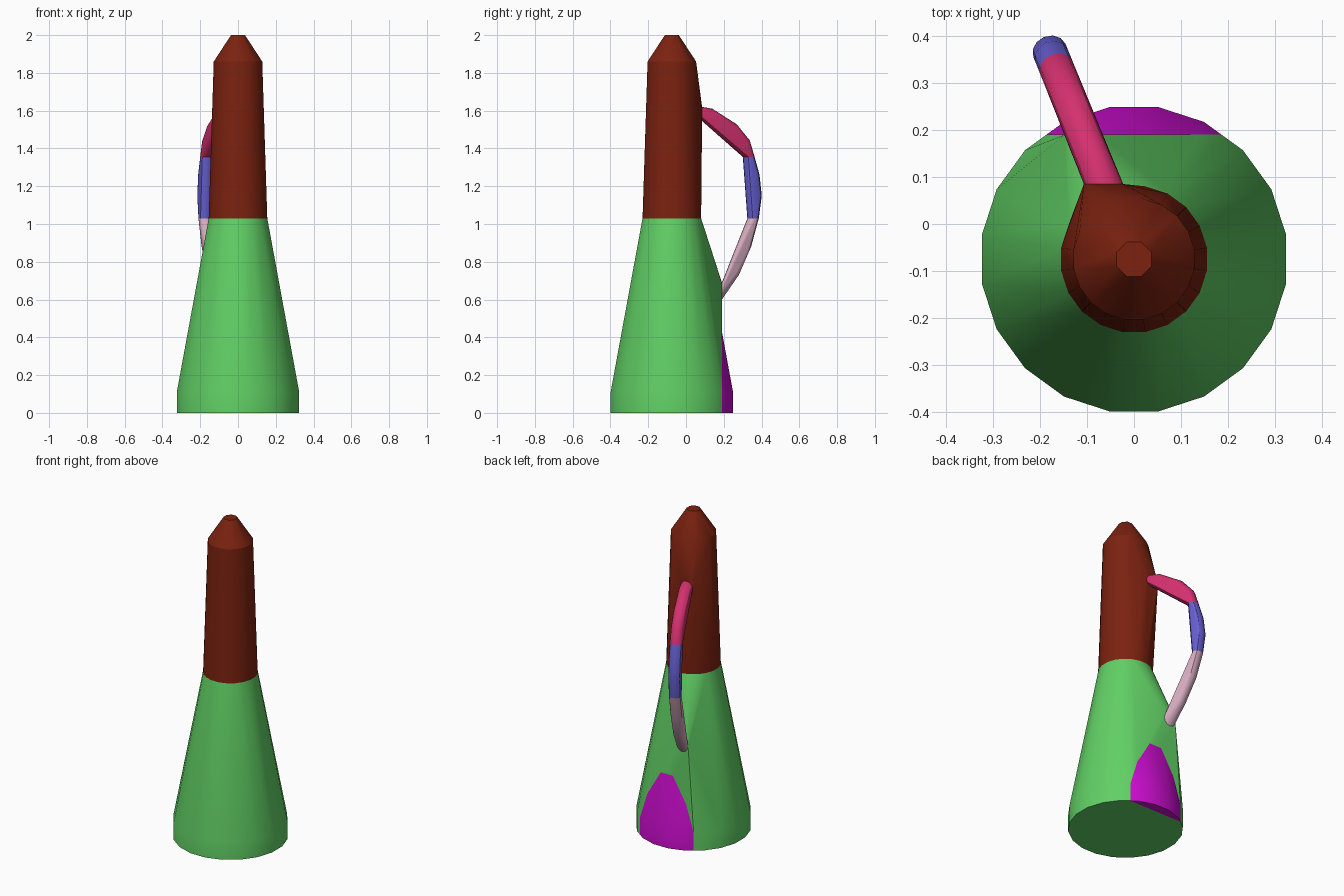
import bpy
import bmesh
import math
from mathutils import Vector

cube = bpy.data.objects.get("Cube")
if cube:
    bpy.data.objects.remove(cube, do_unlink=True)

AXIS_Y = -0.075       # the vessel's axis sits a little forward of centre
LEAN = -0.405         # sideways drift of the handle per unit of depth
SIDE = Vector((1, -LEAN, 0)).normalized()


def material(name, colour):
    mat = bpy.data.materials.new(name)
    mat.use_nodes = True
    mat.diffuse_color = (*colour, 1)
    mat.node_tree.nodes["Principled BSDF"].inputs["Base Color"].default_value = (*colour, 1)
    return mat


def ring(radius, z, sides=20):
    """Level ring of points round the vessel axis."""
    angles = [(i + 0.5) * math.tau / sides for i in range(sides)]
    return [Vector((radius * math.cos(a), AXIS_Y + radius * math.sin(a), z)) for a in angles]


def on_handle(y, z):
    """Point in the slanted plane of the handle."""
    return Vector((LEAN * (y - AXIS_Y), y, z))


def section(inner, outer, side=SIDE, width=0.037, sides=12):
    """Elliptical handle section between an inner and an outer point."""
    a, b = on_handle(*inner), on_handle(*outer)
    mid, half = (a + b) / 2, (b - a) / 2
    angles = [i * math.tau / sides for i in range(sides)]
    return [mid + half * math.cos(t) + side * width * math.sin(t) for t in angles]


def hull(bm, points):
    for p in points:
        bm.verts.new(p)
    found = bmesh.ops.convex_hull(bm, input=bm.verts[:])
    spare = {v for key in ("geom_interior", "geom_unused") for v in found[key]
             if isinstance(v, bmesh.types.BMVert)}
    bmesh.ops.delete(bm, geom=list(spare), context="VERTS")


def slice_off(points, y, keep_front):
    """Points of a convex solid left on one side of an upright plane."""
    bm = bmesh.new()
    hull(bm, points)
    bmesh.ops.bisect_plane(bm, geom=bm.verts[:] + bm.edges[:] + bm.faces[:],
                           plane_co=(0, y, 0), plane_no=(0, 1, 0),
                           clear_outer=keep_front, clear_inner=not keep_front)
    left = [v.co.copy() for v in bm.verts]
    bm.free()
    return left


def part(name, points, mat):
    bm = bmesh.new()
    hull(bm, points)
    bmesh.ops.remove_doubles(bm, verts=bm.verts[:], dist=0.0005)
    bmesh.ops.dissolve_limit(bm, angle_limit=math.radians(0.5),
                             verts=bm.verts[:], edges=bm.edges[:])
    bmesh.ops.recalc_face_normals(bm, faces=bm.faces[:])
    mesh = bpy.data.meshes.new(name)
    bm.to_mesh(mesh)
    bm.free()
    obj = bpy.data.objects.new(name, mesh)
    bpy.context.collection.objects.link(obj)
    mesh.materials.append(mat)
    bpy.ops.object.select_all(action="DESELECT")
    obj.select_set(True)
    bpy.context.view_layer.objects.active = obj
    bpy.ops.object.shade_smooth_by_angle(angle=math.radians(30))


# Handle joints: upright ends against the body, level cuts between pieces
ACROSS = Vector((1, 0, 0))
top_root = section((0.085, 1.545), (0.085, 1.62), ACROSS, 0.042)
low_root = section((0.19, 0.69), (0.19, 0.60), ACROSS, 0.04)
upper_cut = section((0.304, 1.355), (0.36, 1.355))
lower_cut = section((0.328, 1.03), (0.382, 1.03))

# Conical base, with its back wall cut flat and drawn up to the handle root
cone = ring(0.328, 0) + ring(0.328, 0.11) + ring(0.157, 1.03)
part("base", slice_off(cone, 0.19, True) + low_root,
     material("green", (0.12, 0.63, 0.13)))
part("back_panel", slice_off(cone, 0.19, False),
     material("purple", (0.60, 0.004, 0.62)))

# Neck with a blunt tip
neck = ring(0.157, 1.03) + ring(0.13, 1.86) + ring(0.04, 2.0, 8)
part("neck", slice_off(neck, 0.085, True) + top_root,
     material("brown", (0.20, 0.016, 0.005)))

# Handle in three pieces
part("handle_top",
     top_root + section((0.12, 1.55), (0.14, 1.61)) + section((0.225, 1.48), (0.265, 1.53))
     + section((0.28, 1.415), (0.334, 1.445)) + upper_cut,
     material("pink", (0.66, 0.03, 0.16)))
part("handle_middle",
     upper_cut + section((0.33, 1.27), (0.386, 1.26)) + section((0.34, 1.15), (0.398, 1.15))
     + lower_cut,
     material("blue", (0.13, 0.11, 0.62)))
part("handle_bottom",
     lower_cut + section((0.29, 0.90), (0.342, 0.88)) + section((0.23, 0.76), (0.277, 0.73))
     + low_root,
     material("pale_pink", (0.66, 0.40, 0.51)))
